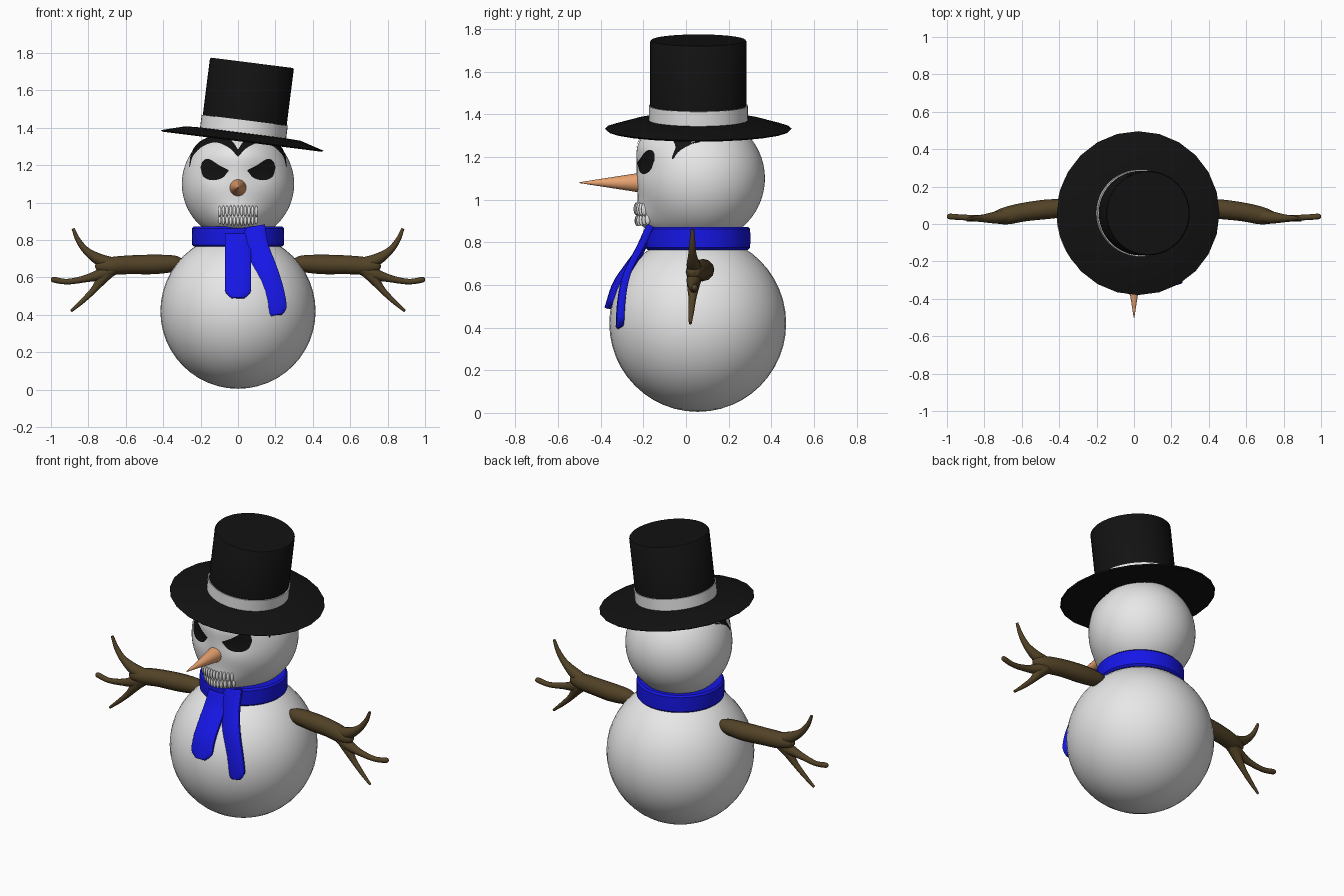
import bpy, bmesh, math
from mathutils import Vector, Matrix

if "Cube" in bpy.data.objects:
    bpy.data.objects.remove(bpy.data.objects["Cube"])


def mat(name, r, g, b):
    m = bpy.data.materials.new(name)
    m.diffuse_color = (r, g, b, 1)
    m.use_nodes = True
    m.node_tree.nodes["Principled BSDF"].inputs["Base Color"].default_value = m.diffuse_color
    return m


SNOW = mat("snow_white", 0.8, 0.8, 0.8)
BLACK = mat("coal_black", 0.006, 0.006, 0.006)
BLUE = mat("scarf_blue", 0.008, 0.008, 0.8)
BARK = mat("bark_brown", 0.085, 0.055, 0.02)
CARROT = mat("carrot_orange", 0.8, 0.36, 0.16)


def finish(bm, name, material, mirror=False, recalc=True, angle=40):
    if recalc:
        bmesh.ops.recalc_face_normals(bm, faces=bm.faces)
    me = bpy.data.meshes.new(name)
    bm.to_mesh(me)
    bm.free()
    ob = bpy.data.objects.new(name, me)
    bpy.context.collection.objects.link(ob)
    me.materials.append(material)
    if mirror:
        ob.modifiers.new("Mirror", 'MIRROR').use_mirror_merge = False
    bpy.ops.object.select_all(action='DESELECT')
    ob.select_set(True)
    bpy.context.view_layer.objects.active = ob
    bpy.ops.object.shade_smooth_by_angle(angle=math.radians(angle))
    return ob


def spline(pts, n=6):
    """Catmull-Rom samples through points of any dimension."""
    p = [Vector(q) for q in pts]
    p = [2 * p[0] - p[1]] + p + [2 * p[-1] - p[-2]]
    out = []
    for i in range(1, len(p) - 2):
        a, b, c, d = p[i - 1:i + 3]
        for k in range(n):
            t = k / n
            out.append(0.5 * (2 * b + (c - a) * t + (2 * a - 5 * b + 4 * c - d) * t * t
                              + (3 * b - a - 3 * c + d) * t ** 3))
    return out + [p[-2]]


def bridge(bm, rings, closed=True):
    for a, b in zip(rings, rings[1:]):
        n = len(a)
        for i in range(n if closed else n - 1):
            j = (i + 1) % n
            bm.faces.new((a[i], b[i], b[j], a[j]))


def lathe(name, profile, material, segs, loc, tilt=0.0, loop=False):
    bm = bmesh.new()
    rings = [[bm.verts.new((r * math.cos(2 * math.pi * i / segs),
                            r * math.sin(2 * math.pi * i / segs), z))
              for i in range(segs)] for r, z in profile]
    bridge(bm, rings + rings[:1] if loop else rings)
    if not loop:
        bm.faces.new(rings[0])
        bm.faces.new(rings[-1])
    ob = finish(bm, name, material)
    ob.location = loc
    ob.rotation_euler = (0, tilt, 0)
    return ob


def tube(bm, pts, segs=12):
    """Round tapering limb through (x, y, z, radius) points."""
    s = spline(pts)
    rings = []
    for i, q in enumerate(s):
        t = (s[min(i + 1, len(s) - 1)] - s[max(i - 1, 0)]).to_3d().normalized()
        u = t.cross(Vector((0, 1, 0))).normalized()
        v = t.cross(u)
        rings.append([bm.verts.new(q.to_3d() + max(q[3], 0.003) * (u * math.cos(a) + v * math.sin(a)))
                      for a in (2 * math.pi * k / segs for k in range(segs))])
    bridge(bm, rings)
    bm.faces.new(rings[0])
    bm.faces.new(rings[-1])


# Body: large snowball
bm = bmesh.new()
bmesh.ops.create_uvsphere(bm, u_segments=40, v_segments=24, radius=0.415)
finish(bm, "body", SNOW).location = (0, 0.055, 0.42)

# Head: snowball whose front is pushed out at brow and jaw, dented at the eyes
R, HY, HZ = 0.3, 0.07, 1.1


def bulge(x, z):
    def g(cx, cz, sx, sz):
        return math.exp(-((abs(x) - cx) / sx) ** 2 / 2 - ((z - cz) / sz) ** 2 / 2)
    depth = math.sqrt(max(R * R - x * x - (z - HZ) ** 2, 0))
    d = 0.075 * g(0, 0.88, 0.09, 0.065) + 0.045 * g(0, 1.29, 0.2, 0.07) - 0.012 * g(0.12, 1.16, 0.05, 0.04)
    return d * min(1, depth / 0.12)


def face_y(x, z):
    return HY - math.sqrt(max(R * R - x * x - (z - HZ) ** 2, 0)) - bulge(x, z)


bm = bmesh.new()
bmesh.ops.create_uvsphere(bm, u_segments=80, v_segments=56, radius=R)
for v in bm.verts:
    front = v.co.y < -1e-4
    v.co += Vector((0, HY, HZ))
    if front:
        v.co.y -= bulge(v.co.x, v.co.z)
finish(bm, "head", SNOW, angle=80)


# Eyes and brows: thin patches lying on the face, between two edge lines
def patch(name, lower, upper, material, lift=0.005, rows=8):
    bm = bmesh.new()
    cols = []
    for a, b in zip(spline(lower), spline(upper)):
        pts = [a.lerp(b, k / rows) for k in range(rows + 1)]
        cols.append([bm.verts.new((p.x, face_y(p.x, p.y) - lift, p.y)) for p in pts])
    for a, b in zip(cols, cols[1:]):
        for i in range(rows):
            bm.faces.new((a[i], a[i + 1], b[i + 1], b[i]))
    finish(bm, name, material, mirror=True, recalc=False, angle=80)


patch("eyes", [(0.2, 1.185), (0.185, 1.14), (0.14, 1.12), (0.085, 1.132), (0.05, 1.17)],
      [(0.2, 1.19), (0.188, 1.222), (0.155, 1.233), (0.096, 1.197), (0.05, 1.175)], BLACK)
patch("eyebrows", [(0.258, 1.19), (0.24, 1.25), (0.19, 1.30), (0.12, 1.322), (0.05, 1.295), (0.0, 1.245)],
      [(0.261, 1.195), (0.248, 1.27), (0.2, 1.33), (0.12, 1.355), (0.04, 1.335), (0.0, 1.285)], BLACK)

# Teeth: two rows of narrow rounded pegs
bm = bmesh.new()
for z, h, n in ((0.957, 0.03, 5), (0.902, 0.026, 5)):
    for i in range(-n, n + 1):
        x = i * 0.0195
        zz = z - 0.25 * x * x * (1 if z > 0.93 else -3)
        m = Matrix.Translation((x, face_y(x, zz) - 0.002, zz)) @ Matrix.Diagonal((0.0085, 0.013, h, 1))
        bmesh.ops.create_uvsphere(bm, u_segments=10, v_segments=8, radius=1, matrix=m)
finish(bm, "teeth", SNOW, angle=80)

# Nose: carrot cone pointing forward
nose = lathe("nose", [(0.047, 0), (0.044, 0.03), (0.002, 0.3)], CARROT, 24, (0, -0.2, 1.08))
nose.rotation_euler = (math.pi / 2, 0, 0)

# Arms: branch with three twig fingers, mirrored
bm = bmesh.new()
tube(bm, [(0.29, 0.085, 0.68, 0.02), (0.34, 0.085, 0.675, 0.043), (0.45, 0.08, 0.67, 0.052),
          (0.58, 0.065, 0.668, 0.05), (0.68, 0.045, 0.662, 0.047), (0.745, 0.035, 0.66, 0.03),
          (0.765, 0.035, 0.66, 0.004)])
tube(bm, [(0.66, 0.045, 0.67, 0.035), (0.74, 0.035, 0.695, 0.032), (0.81, 0.03, 0.742, 0.02),
          (0.855, 0.03, 0.8, 0.014), (0.882, 0.03, 0.862, 0.008)])
tube(bm, [(0.66, 0.045, 0.65, 0.035), (0.725, 0.035, 0.62, 0.033), (0.81, 0.03, 0.595, 0.02),
          (0.91, 0.035, 0.578, 0.015), (0.985, 0.04, 0.588, 0.015), (1.0, 0.04, 0.59, 0.006)])
tube(bm, [(0.67, 0.045, 0.65, 0.035), (0.72, 0.035, 0.6, 0.03), (0.77, 0.03, 0.535, 0.018),
          (0.83, 0.025, 0.475, 0.013), (0.892, 0.02, 0.42, 0.007)])
finish(bm, "arms", BARK, mirror=True, angle=70)

# Scarf: band round the neck and two hanging tails
lathe("scarf_band", [(0.17, 0.775), (0.236, 0.765), (0.246, 0.775), (0.247, 0.82), (0.246, 0.862),
                     (0.236, 0.872), (0.17, 0.868)], BLUE, 40, (0, 0.055, 0), loop=True)


def tail(name, pts, width):
    bm = bmesh.new()
    s = spline(pts, 8)
    length = sum((b - a).length for a, b in zip(s, s[1:]))
    rows, run = [], 0.0
    for i, p in enumerate(s):
        if i:
            run += (p - s[i - 1]).length
        t = s[min(i + 1, len(s) - 1)] - s[max(i - 1, 0)]
        side = Vector((-t.z, 0, t.x)).normalized()
        k = max(0.0, 1 - (length - run) / 0.045)      # rounded lower end
        w = width / 2 * max(0.4, math.sqrt(max(0, 1 - k * k)))
        rows.append([bm.verts.new(p + side * w * f + Vector((0, 0.012 * f * f, 0)))
                     for f in (-1, -0.5, 0, 0.5, 1)])
    bridge(bm, rows, closed=False)
    ob = finish(bm, name, BLUE)
    sol = ob.modifiers.new("Solidify", 'SOLIDIFY')
    sol.thickness, sol.offset = 0.03, 0
    bev = ob.modifiers.new("Bevel", 'BEVEL')
    bev.width, bev.segments = 0.008, 2


tail("scarf_tail_middle", [(0, -0.185, 0.83), (0, -0.222, 0.76), (0, -0.28, 0.68),
                           (0, -0.332, 0.6), (0, -0.368, 0.49)], 0.135)
tail("scarf_tail_side", [(0.085, -0.175, 0.87), (0.105, -0.225, 0.76), (0.15, -0.283, 0.64),
                         (0.187, -0.308, 0.52), (0.207, -0.315, 0.4)], 0.115)

# Top hat: brim, crown and pale band, tilted to one side
HAT, TILT = (0.022, 0.058, 1.33), math.radians(7.2)
lathe("hat_brim", [(0.2, 0.0), (0.43, -0.004), (0.438, 0.003), (0.31, 0.04), (0.2, 0.045)], BLACK, 24, HAT, TILT)
lathe("hat_crown", [(0.226, 0.03), (0.226, 0.415), (0.221, 0.421)], BLACK, 48, HAT, TILT)
lathe("hat_band", [(0.232, 0.04), (0.232, 0.112)], SNOW, 48, HAT, TILT)
